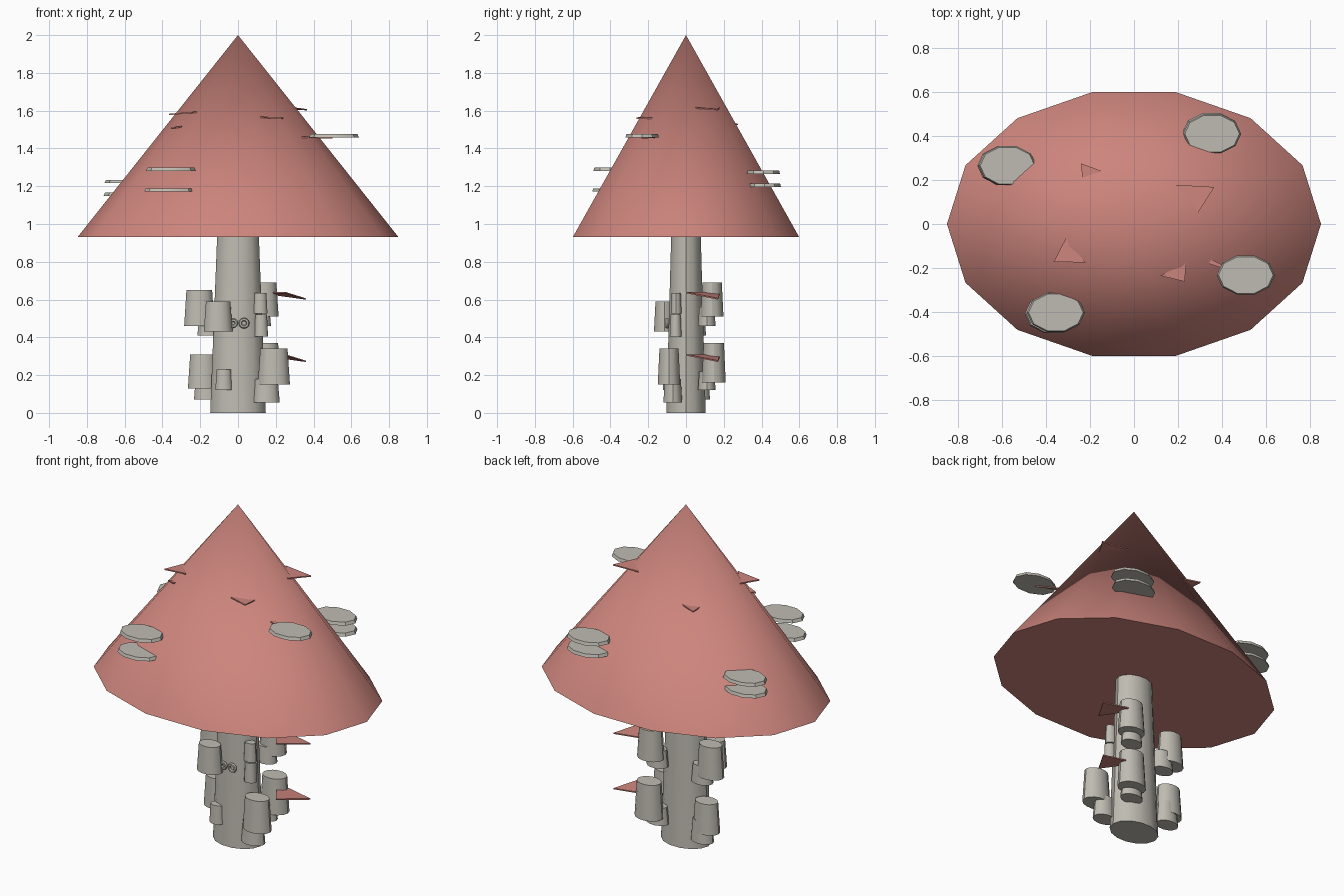
import bpy, math


def material(name, rgb):
    m = bpy.data.materials.new(name)
    m.diffuse_color = (*rgb, 1)
    return m


PINK = material("dusty_pink", (0.61, 0.235, 0.205))
GREY = material("warm_grey", (0.52, 0.50, 0.445))


def make(name, verts, faces, mat):
    me = bpy.data.meshes.new(name)
    me.from_pydata(verts, [], faces)
    ob = bpy.data.objects.new(name, me)
    bpy.context.collection.objects.link(ob)
    me.materials.append(mat)
    return ob


def smooth(ob):
    bpy.ops.object.select_all(action='DESELECT')
    ob.select_set(True)
    bpy.context.view_layer.objects.active = ob
    bpy.ops.object.shade_smooth_by_angle(angle=math.radians(32))


def frustum(name, x, y, z0, z1, rx, ry, top, mat, n=14):
    """Elliptical frustum with closed ends; top is the upper/lower radius ratio."""
    verts = []
    for z, k in ((z0, 1), (z1, top)):
        for i in range(n):
            a = 2 * math.pi * i / n
            verts.append((x + rx * k * math.cos(a), y + ry * k * math.sin(a), z))
    faces = [(i, (i + 1) % n, n + (i + 1) % n, n + i) for i in range(n)]
    faces += [tuple(reversed(range(n))), tuple(range(n, 2 * n))]
    ob = make(name, verts, faces, mat)
    smooth(ob)
    return ob


def leaf(name, pts, t=0.007):
    """Thin three-cornered plate."""
    (ax, ay, _), (bx, by, _), (cx, cy, _) = pts
    if (bx - ax) * (cy - ay) - (by - ay) * (cx - ax) < 0:
        pts = pts[::-1]
    verts = [(x, y, z - t / 2) for x, y, z in pts] + [(x, y, z + t / 2) for x, y, z in pts]
    faces = [(2, 1, 0), (3, 4, 5)] + [(i, (i + 1) % 3, 3 + (i + 1) % 3, 3 + i) for i in range(3)]
    make(name, verts, faces, PINK)


# Conical canopy with closed underside
N = 14
ring = [(0.85 * math.cos(2 * math.pi * i / N), 0.615 * math.sin(2 * math.pi * i / N), 0.93)
        for i in range(N)]
canopy = make("canopy", ring + [(0, 0, 2)],
              [(i, (i + 1) % N, N) for i in range(N)] + [tuple(reversed(range(N)))], PINK)
smooth(canopy)

# Trunk
frustum("trunk", 0, 0, 0, 0.94, 0.147, 0.107, 0.75, GREY)

# Stubs around the trunk: x, y, bottom, top, x radius, y radius
stubs = [
    (-0.205, 0.06, 0.46, 0.65, 0.08, 0.058),
    (-0.15, 0.06, 0.41, 0.52, 0.065, 0.047),
    (-0.185, 0.07, 0.13, 0.31, 0.08, 0.058),
    (-0.165, 0.08, 0.07, 0.20, 0.068, 0.048),
    (0.135, 0.138, 0.51, 0.69, 0.08, 0.062),
    (0.11, 0.11, 0.46, 0.56, 0.065, 0.048),
    (0.14, 0.147, 0.16, 0.37, 0.085, 0.065),
    (0.11, 0.11, 0.12, 0.22, 0.068, 0.048),
    (0.19, -0.09, 0.15, 0.34, 0.085, 0.061),
    (0.15, -0.07, 0.055, 0.18, 0.071, 0.051),
    (0.118, -0.052, 0.525, 0.635, 0.038, 0.029),
    (0.122, -0.055, 0.405, 0.52, 0.037, 0.032),
    (-0.105, -0.115, 0.43, 0.59, 0.076, 0.056),
    (-0.075, -0.09, 0.12, 0.23, 0.045, 0.033),
]
for s in stubs:
    frustum("trunk_stub", *s, 0.85, GREY)

# Shelf discs on the canopy: x, y, z
for x, y, z in [(0.508, -0.232, 1.468), (-0.355, -0.402, 1.29), (-0.365, -0.408, 1.18),
                (0.355, 0.41, 1.273), (0.352, 0.415, 1.205),
                (-0.575, 0.265, 1.225), (-0.58, 0.265, 1.157)]:
    frustum("shelf_disc", x, y, z - 0.009, z + 0.009, 0.132, 0.093, 0.94, GREY, 10)

# Leaf plates on the trunk
for dz in (0, -0.33):
    leaf("trunk_leaf", [(0.36, 0.17, 0.603 + dz), (0.13, 0.18, 0.635 + dz), (0.25, 0, 0.637 + dz)])

# Leaf plates on the canopy
leaf("canopy_leaf", [(0.19, 0.178, 1.615), (0.365, 0.168, 1.605), (0.29, 0.05, 1.615)])
leaf("canopy_leaf", [(-0.31, -0.065, 1.585), (-0.365, -0.172, 1.58), (-0.22, -0.175, 1.592)])
leaf("canopy_leaf", [(0.12, -0.235, 1.565), (0.238, -0.175, 1.56), (0.23, -0.262, 1.56)])
leaf("canopy_leaf", [(-0.24, 0.275, 1.527), (-0.145, 0.24, 1.53), (-0.235, 0.205, 1.527)])
leaf("canopy_leaf", [(-0.355, -0.155, 1.508), (-0.30, -0.175, 1.515), (-0.28, -0.1, 1.515)])
leaf("canopy_leaf", [(0.35, -0.16, 1.46), (0.50, -0.235, 1.455), (0.34, -0.18, 1.46)])

# Small ring knots on the front of the trunk
for x, r in ((0.032, 0.02), (-0.025, 0.016)):
    bpy.ops.mesh.primitive_torus_add(major_segments=12, minor_segments=6, major_radius=r,
                                     minor_radius=0.009, location=(x, -0.1, 0.475),
                                     rotation=(math.pi / 2, 0, 0))
    knot = bpy.context.object
    knot.name = "ring_knot"
    knot.data.materials.append(GREY)
